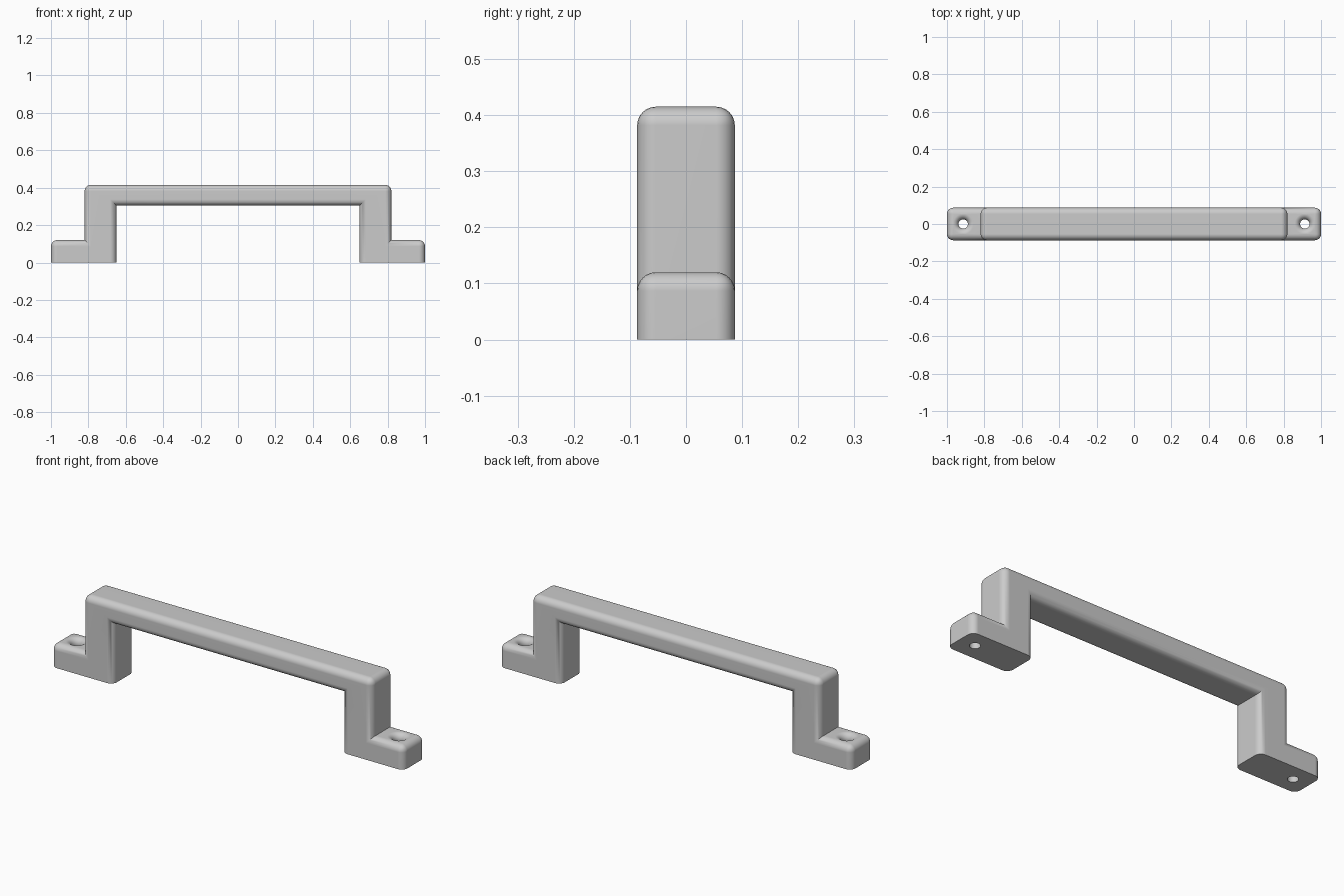
import bpy, bmesh, math

old = bpy.data.objects.get("Cube")
if old:
    bpy.data.objects.remove(old)

HALF_DEPTH = 0.087
ROUND = 0.033
HOLE_X = 0.913
FOOT_TOP = 0.12

grey = bpy.data.materials.new("plain grey")
grey.use_nodes = True
grey.diffuse_color = (0.6, 0.6, 0.6, 1)
grey.node_tree.nodes["Principled BSDF"].inputs["Base Color"].default_value = (0.6, 0.6, 0.6, 1)


def add_object(name, bm):
    bmesh.ops.recalc_face_normals(bm, faces=bm.faces)
    mesh = bpy.data.meshes.new(name)
    bm.to_mesh(mesh)
    bm.free()
    mesh.materials.append(grey)
    obj = bpy.data.objects.new(name, mesh)
    bpy.context.collection.objects.link(obj)
    return obj


# Handle: mirrored side profile extruded through the depth
half = [(0.65, 0.305), (0.65, 0), (1, 0), (1, FOOT_TOP), (0.82, FOOT_TOP), (0.82, 0.415)]
outline = half + [(-x, z) for x, z in reversed(half)]
bm = bmesh.new()
front = bm.faces.new([bm.verts.new((x, -HALF_DEPTH, z)) for x, z in outline])
extruded = bmesh.ops.extrude_face_region(bm, geom=[front], use_keep_orig=True)
for v in extruded["geom"]:
    if isinstance(v, bmesh.types.BMVert):
        v.co.y = HALF_DEPTH
bmesh.ops.recalc_face_normals(bm, faces=bm.faces)


# Round every edge except the base edges and the inside corners
def is_rounded(edge):
    on_base = all(v.co.z < 0.001 for v in edge.verts)
    return not on_base and edge.calc_face_angle_signed() > 0


bmesh.ops.bevel(bm, geom=[e for e in bm.edges if is_rounded(e)], offset=ROUND,
                segments=6, profile=0.5, affect='EDGES', clamp_overlap=True)
handle = add_object("handle", bm)

# Screw holes: straight bore flaring out in a quarter arc at the top
BORE, FLARE, SIDES = 0.025, 0.03, 48
rings = [(BORE, -0.05)]
for i in range(9):
    a = math.radians(90 * i / 8)
    rings.append((BORE + FLARE * (1 - math.cos(a)), FOOT_TOP - FLARE * (1 - math.sin(a))))
rings.append((BORE + FLARE, FOOT_TOP + 0.05))

for side, x in (("left", HOLE_X), ("right", -HOLE_X)):
    bm = bmesh.new()
    loops = []
    for r, z in rings:
        angles = [math.tau * k / SIDES for k in range(SIDES)]
        loops.append([bm.verts.new((x + r * math.cos(a), r * math.sin(a), z)) for a in angles])
    for low, high in zip(loops, loops[1:]):
        for k in range(SIDES):
            n = (k + 1) % SIDES
            bm.faces.new((low[k], low[n], high[n], high[k]))
    bm.faces.new(loops[0])
    bm.faces.new(loops[-1])
    cutter = add_object(side + "_hole_cutter", bm)
    cutter.hide_render = True
    cut = handle.modifiers.new(side + " hole", 'BOOLEAN')
    cut.operation = 'DIFFERENCE'
    cut.solver = 'EXACT'
    cut.object = cutter
    bpy.context.view_layer.objects.active = handle
    bpy.ops.object.modifier_apply(modifier=cut.name)
    bpy.data.objects.remove(cutter)

# Smooth the rounded edges, keep the flats flat
bpy.ops.object.select_all(action='DESELECT')
handle.select_set(True)
bpy.context.view_layer.objects.active = handle
bpy.ops.object.shade_smooth_by_angle(angle=math.radians(35))
weighted = handle.modifiers.new("even shading", 'WEIGHTED_NORMAL')
weighted.keep_sharp = True
